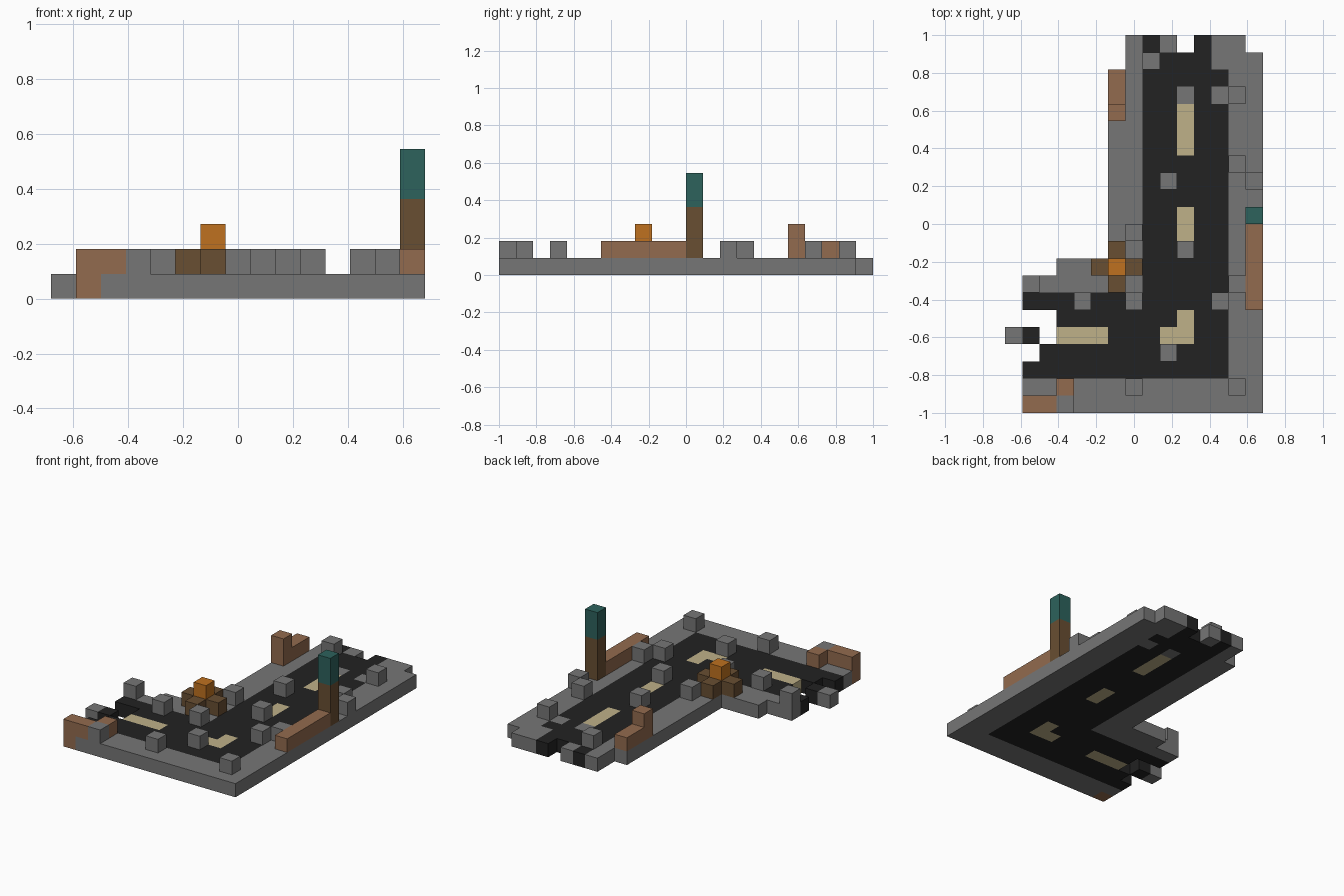
import bpy, bmesh
from mathutils import Vector

cube = bpy.data.objects.get("Cube")
if cube:
    bpy.data.objects.remove(cube, do_unlink=True)

U = 2 / 22  # block size
ORIGIN = Vector((-7.5 * U, -1.0, 0))


def material(name, rgb):
    m = bpy.data.materials.new(name)
    m.use_nodes = True
    col = (*rgb, 1)
    m.diffuse_color = col
    bsdf = next(n for n in m.node_tree.nodes if n.type == 'BSDF_PRINCIPLED')
    bsdf.inputs["Base Color"].default_value = col
    bsdf.inputs["Roughness"].default_value = 0.9
    return m


stone = material("stone grey", (0.18, 0.18, 0.18))
asphalt = material("asphalt black", (0.016, 0.016, 0.016))
paint = material("cream paint", (0.52, 0.44, 0.25))
clay = material("clay brown", (0.29, 0.145, 0.077))
wood = material("dark wood", (0.14, 0.077, 0.032))
glow = material("orange glow", (0.52, 0.165, 0.014))
teal = material("teal", (0.026, 0.122, 0.107))


def box(i, j, k=0, ni=1, nj=1, nk=1):
    """Grid cells of a box from its low corner and its size in blocks."""
    return {(a, b, c) for a in range(i, i + ni)
            for b in range(j, j + nj) for c in range(k, k + nk)}


# Paving: kerbs on both sides of the bent road, and loose slabs
right_kerb = box(13, 0, ni=2, nj=21) | box(12, 20, ni=2, nj=2)
left_kerb = box(6, 9, ni=2, nj=11) | box(7, 20, nj=2)
front_kerb = box(2, 0, ni=11, nj=2) | box(1, 1)
branch_kerb = box(3, 8, ni=5) | box(1, 7, ni=7)
slabs = box(0, 4) | box(9, 21) | box(10, 18) | box(12, 18)

# Road: main lane with a broken far end, branch with a broken left end
lanes = box(10, 15, nj=3) | box(10, 10, nj=2) | box(10, 5)
lanes |= box(9, 4, ni=2) | box(3, 4, ni=3)
main_road = box(8, 2, ni=5, nj=18) | box(8, 20, ni=4) | box(8, 21) | box(11, 21)
branch_road = box(1, 2, ni=7) | box(2, 3, ni=6) | box(1, 4)
branch_road |= box(3, 4, ni=5, nj=2) | box(1, 6, ni=7)

rubble = [(3, 0), (7, 1), (13, 1), (9, 3), (4, 6), (7, 6), (12, 6), (13, 7),
          (1, 7), (10, 9), (7, 10), (9, 13), (14, 13), (13, 14), (13, 18), (8, 20)]

parts = {
    "pavement": (stone, right_kerb | left_kerb | front_kerb | branch_kerb | slabs),
    "road": (asphalt, (main_road | branch_road) - lanes - slabs),
    "lane_markings": (paint, lanes),
    "rubble_blocks": (stone, {(i, j, 1) for i, j in rubble}),
    "corner_wall": (clay, box(1, 0) | box(1, 0, 1, ni=2) | box(3, 1, 1)),
    "back_wall": (clay, box(6, 17, 1, nj=3) | box(6, 17, 2)),
    "side_wall": (clay, box(14, 6, 1, nj=5)),
    "post": (wood, box(14, 11, 1, nk=3)),
    "post_top": (teal, box(14, 11, 4, nk=2)),
    "campfire_logs": (wood, box(5, 8, 1, ni=3) | box(6, 7, 1, nj=3)),
    "campfire_flame": (glow, box(6, 8, 2)),
}
solid = set().union(*(cells for _, cells in parts.values()))


def build(name, mat, cells):
    """Skin a set of blocks, leaving out faces shared with other blocks."""
    bm = bmesh.new()
    for cell in sorted(cells):
        for axis in range(3):
            for side in (0, 1):
                step = [0, 0, 0]
                step[axis] = 2 * side - 1
                if tuple(c + s for c, s in zip(cell, step)) in solid:
                    continue
                quad = [(0, 0), (1, 0), (1, 1), (0, 1)]
                verts = []
                for p, q in (quad if side else reversed(quad)):
                    v = Vector(cell)
                    v[axis] += side
                    v[(axis + 1) % 3] += p
                    v[(axis + 2) % 3] += q
                    verts.append(bm.verts.new(v * U + ORIGIN))
                bm.faces.new(verts)
    bmesh.ops.remove_doubles(bm, verts=bm.verts, dist=U / 100)
    mesh = bpy.data.meshes.new(name)
    bm.to_mesh(mesh)
    bm.free()
    mesh.materials.append(mat)
    bpy.context.scene.collection.objects.link(bpy.data.objects.new(name, mesh))


for part, (mat, cells) in parts.items():
    build(part, mat, cells)
